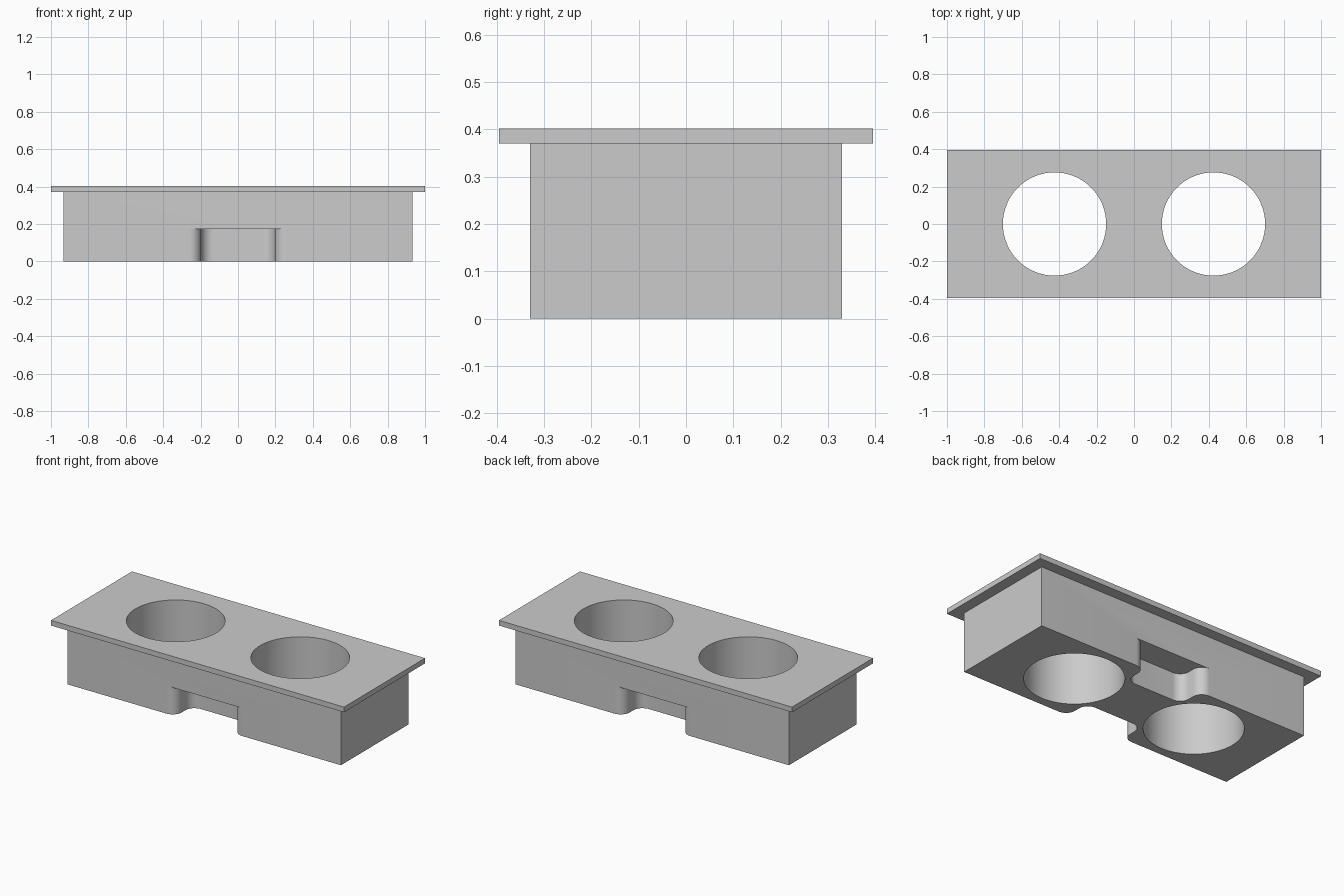
import bpy, bmesh
from math import sin, cos, pi

cube = bpy.data.objects.get("Cube")
if cube:
    bpy.data.objects.remove(cube, do_unlink=True)

# Main sizes
BODY_X, BODY_Y = 0.933, 0.329
TOP_X, TOP_Y = 1.0, 0.395
PLATE_Z, TOP_Z = 0.37, 0.402
HOLE_X, HOLE_R = 0.425, 0.276
NOTCH_X, NOTCH_Z, NOTCH_D, FILLET = 0.197, 0.172, 0.16, 0.062

grey = bpy.data.materials.new("plain grey")
grey.use_nodes = True
colour = (0.6, 0.6, 0.6, 1)
grey.diffuse_color = colour
grey.node_tree.nodes["Principled BSDF"].inputs["Base Color"].default_value = colour


def prism(name, outline, z0, z1):
    """Upright solid with the given plan outline."""
    bm = bmesh.new()
    face = bm.faces.new([bm.verts.new((x, y, z0)) for x, y in outline])
    raised = bmesh.ops.extrude_face_region(bm, geom=[face])["geom"]
    verts = [v for v in raised if isinstance(v, bmesh.types.BMVert)]
    bmesh.ops.translate(bm, verts=verts, vec=(0, 0, z1 - z0))
    bmesh.ops.recalc_face_normals(bm, faces=bm.faces)
    mesh = bpy.data.meshes.new(name)
    bm.to_mesh(mesh)
    bm.free()
    mesh.materials.append(grey)
    obj = bpy.data.objects.new(name, mesh)
    bpy.context.collection.objects.link(obj)
    return obj


def rectangle(hx, hy):
    return [(-hx, -hy), (hx, -hy), (hx, hy), (-hx, hy)]


def circle(cx, r, count=96):
    return [(cx + r * cos(2 * pi * i / count), r * sin(2 * pi * i / count))
            for i in range(count)]


def notch_outline(side, steps=12):
    """S-curved sides: a rounded outer corner flowing into a rounded inner one."""
    half = [(NOTCH_X + FILLET, BODY_Y + 0.1)]
    angles = [pi / 2 * i / steps for i in range(steps + 1)]
    half += [(NOTCH_X + FILLET * (1 - sin(a)), BODY_Y - FILLET * (1 - cos(a)))
             for a in angles]
    inner = BODY_Y - NOTCH_D + FILLET
    half += [(NOTCH_X - FILLET * (1 - cos(a)), inner - FILLET * sin(a))
             for a in angles]
    full = half + [(-x, y) for x, y in reversed(half)]
    return [(x, side * y) for x, y in full]


def combine(target, other, operation):
    """Apply a boolean and drop the helper."""
    mod = target.modifiers.new("boolean", 'BOOLEAN')
    mod.operation, mod.solver, mod.object = operation, 'EXACT', other
    bpy.context.view_layer.objects.active = target
    bpy.ops.object.modifier_apply(modifier=mod.name)
    bpy.data.objects.remove(other, do_unlink=True)


# Block with an overhanging top plate
holder = prism("two_cup_holder", rectangle(BODY_X, BODY_Y), 0, PLATE_Z + 0.015)
combine(holder, prism("top_plate", rectangle(TOP_X, TOP_Y), PLATE_Z, TOP_Z), 'UNION')

# Two round through holes, and a notch under the front and the back
for side in (-1, 1):
    combine(holder, prism("hole_cutter", circle(side * HOLE_X, HOLE_R), -0.1, 0.6), 'DIFFERENCE')
    combine(holder, prism("notch_cutter", notch_outline(side), -0.1, NOTCH_Z), 'DIFFERENCE')

# Smooth curved walls, crisp edges
bpy.ops.object.select_all(action='DESELECT')
holder.select_set(True)
bpy.context.view_layer.objects.active = holder
bpy.ops.object.shade_smooth_by_angle(angle=pi / 6)
